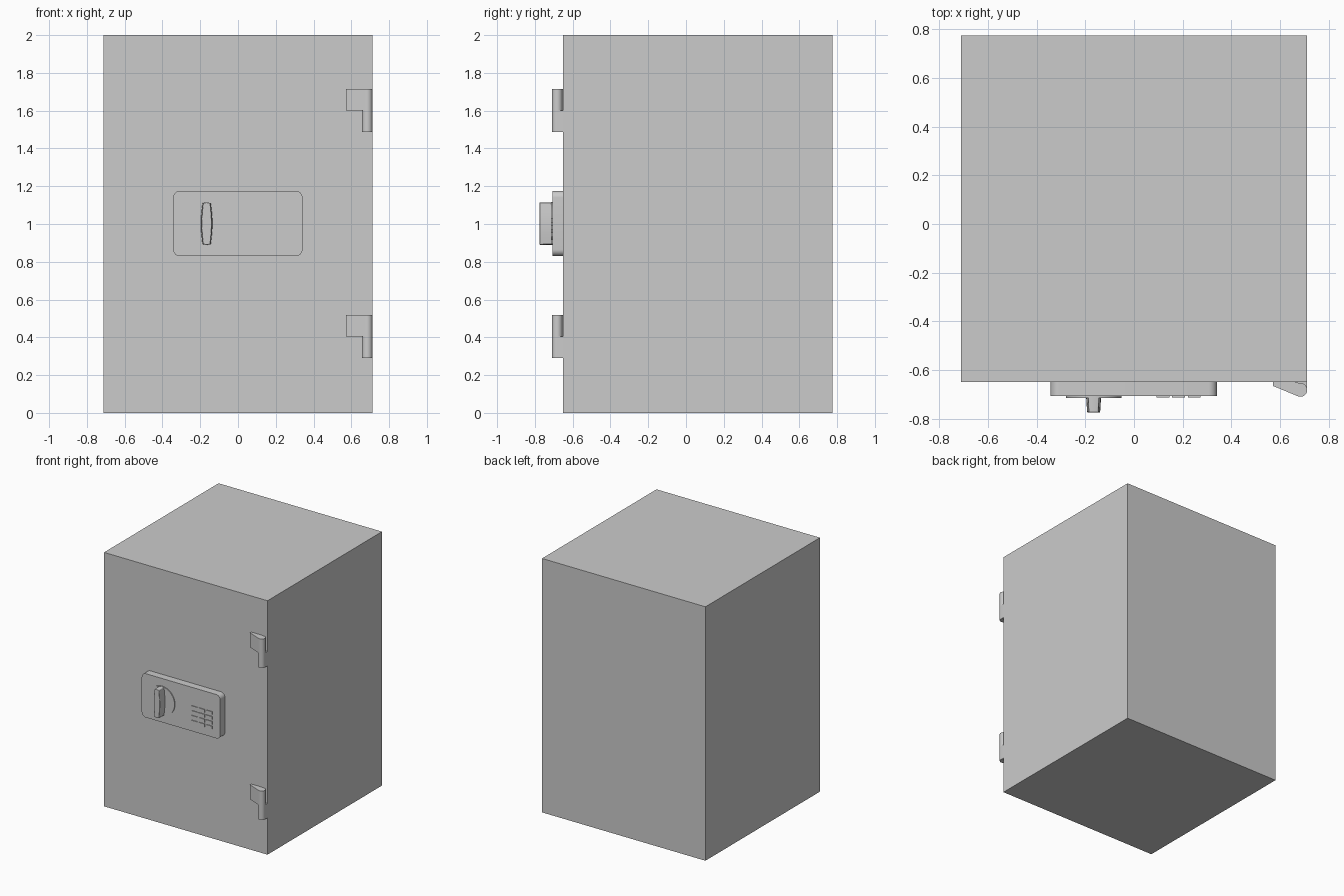
import bpy, bmesh
from math import sin, cos, pi, radians
from mathutils import Vector

if "Cube" in bpy.data.objects:
    bpy.data.objects.remove(bpy.data.objects["Cube"])


def prism(name, pts, place, start, end, taper=1.0, smooth=False):
    """Extrude a 2D outline from start to end; place(u, v, w) gives the 3D point."""
    cu = sum(p[0] for p in pts) / len(pts)
    bm = bmesh.new()
    a = [bm.verts.new(place(u, v, start)) for u, v in pts]
    b = [bm.verts.new(place(cu + (u - cu) * taper, v, end)) for u, v in pts]
    bm.faces.new(a)
    bm.faces.new(b[::-1])
    n = len(pts)
    for i in range(n):
        j = (i + 1) % n
        bm.faces.new((a[i], b[i], b[j], a[j]))
    bmesh.ops.recalc_face_normals(bm, faces=bm.faces)
    me = bpy.data.meshes.new(name)
    bm.to_mesh(me)
    bm.free()
    ob = bpy.data.objects.new(name, me)
    bpy.context.collection.objects.link(ob)
    if smooth:
        bpy.ops.object.select_all(action='DESELECT')
        ob.select_set(True)
        bpy.context.view_layer.objects.active = ob
        bpy.ops.object.shade_smooth_by_angle(angle=radians(30))
    return ob


def arc(cx, cy, r, a0, a1, n):
    return [(cx + r * cos(radians(a0 + (a1 - a0) * i / n)),
             cy + r * sin(radians(a0 + (a1 - a0) * i / n))) for i in range(n + 1)]


def rect(x0, x1, y0, y1):
    return [(x0, y0), (x1, y0), (x1, y1), (x0, y1)]


def rounded_rect(x0, x1, y0, y1, r, n=8):
    return (arc(x1 - r, y1 - r, r, 0, 90, n) + arc(x0 + r, y1 - r, r, 90, 180, n)
            + arc(x0 + r, y0 + r, r, 180, 270, n) + arc(x1 - r, y0 + r, r, 270, 360, n))


def front(u, v, w):      # outline in x/z, extruded along y
    return Vector((u, w, v))


def plan(u, v, w):       # outline in x/y, extruded along z
    return Vector((u, v, w))


# Safe body
BODY_Y = -0.65
prism("safe_body", rect(-0.712, 0.712, BODY_Y, 0.775), plan, 0, 2)

# Lock panel
PANEL_Y = -0.708
prism("lock_panel", rounded_rect(-0.343, 0.341, 0.83, 1.175, 0.035), front,
      BODY_Y + 0.01, PANEL_Y, smooth=True)

# Dial disc
DX, DZ = -0.166, 1.002
prism("dial_disc", arc(DX, DZ, 0.114, 0, 360, 48)[:-1], front,
      PANEL_Y + 0.005, PANEL_Y - 0.007, smooth=True)

# Dial grip: bulging sides with ends following the disc edge
half = [(0.022 + 0.009 * cos(t * pi / 2), 0.109 * t) for t in [i / 6 for i in range(-6, 7)]]
grip = ([(DX + x, DZ + z) for x, z in half] + [(DX, DZ + 0.113)]
        + [(DX - x, DZ + z) for x, z in reversed(half)] + [(DX, DZ - 0.113)])
handle = prism("dial_grip", grip, front, PANEL_Y, -0.775, taper=0.86, smooth=True)
bev = handle.modifiers.new("soft_edges", 'BEVEL')
bev.width, bev.segments, bev.limit_method = 0.003, 2, 'ANGLE'
bev.angle_limit = radians(50)

# Keypad buttons
for row in range(4):
    for col in range(3):
        x, z = 0.119 + col * 0.064, 1.02 - row * 0.038
        prism(f"key_{row}_{col}", rect(x - 0.026, x + 0.026, z - 0.012, z + 0.012),
              front, PANEL_Y + 0.005, PANEL_Y - 0.006)

# Hinges: wedge leaf with a rounded knuckle above, fixed knuckle below
HX, HY, R = 0.684, -0.682, 0.028
leaf = [(0.572, BODY_Y), (0.572, -0.666)] + arc(HX, HY, R, 248, 428, 16) + [(0.66, BODY_Y)]
knuckle = [(HX - R, BODY_Y + 0.01)] + arc(HX, HY, R, 180, 360, 16) + [(HX + R, BODY_Y + 0.01)]
for label, z in (("lower", 0.29), ("upper", 1.487)):
    prism(f"{label}_hinge_leaf", leaf, plan, z + 0.114, z + 0.229, smooth=True)
    prism(f"{label}_hinge_knuckle", knuckle, plan, z, z + 0.114, smooth=True)
